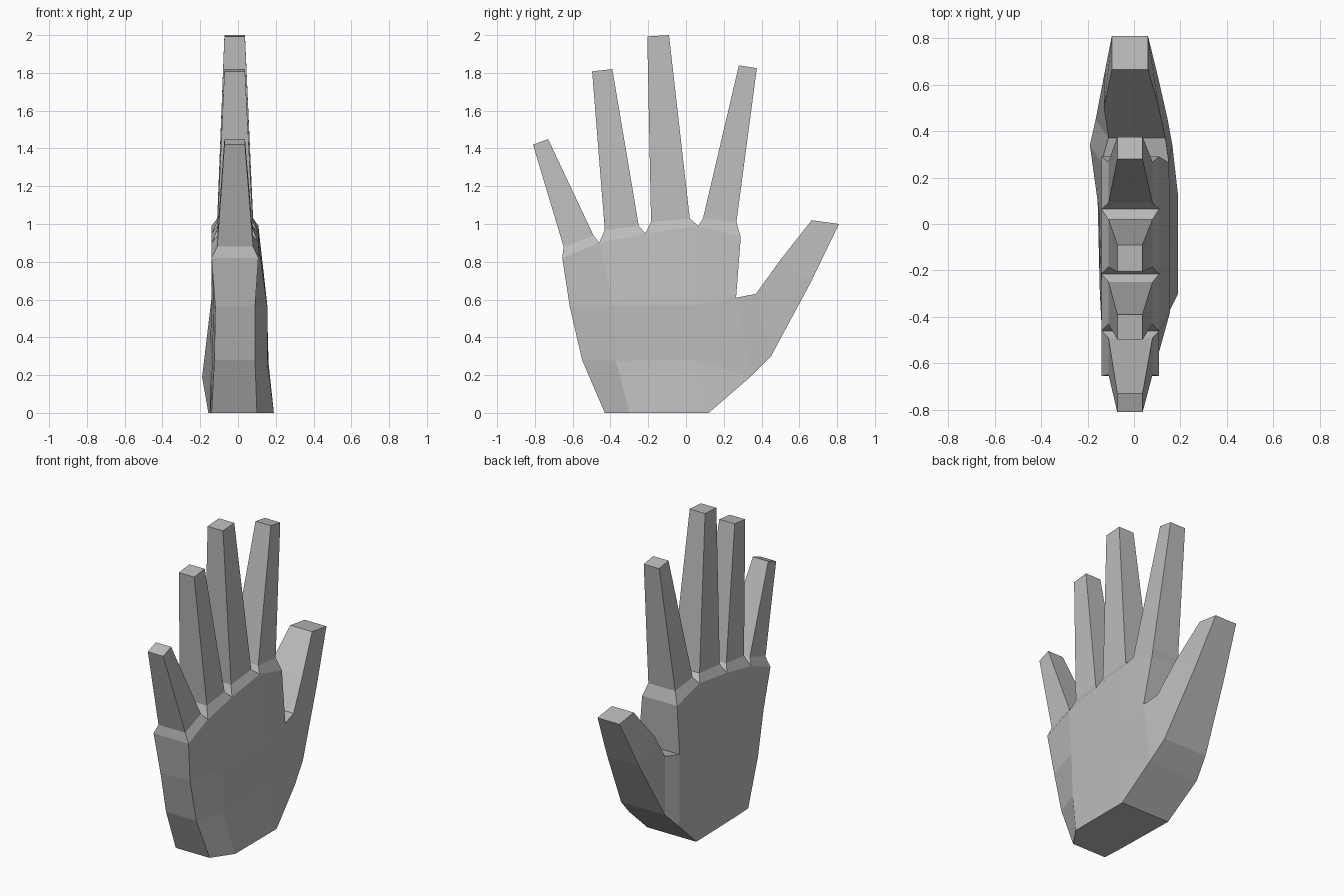
import bpy, bmesh

if "Cube" in bpy.data.objects:
    bpy.data.objects.remove(bpy.data.objects["Cube"])

bm = bmesh.new()
cells = []


def node(y, z, x0, x1):
    """A pair of points through the hand: palm side and back side."""
    return bm.verts.new((x0, y, z)), bm.verts.new((x1, y, z))


def strip(lower, upper):
    """Join two equal rows of nodes with quad cells."""
    for i in range(len(lower) - 1):
        cells.append([lower[i], lower[i + 1], upper[i + 1], upper[i]])


# Palm rows, from little-finger edge to thumb side
wrist = [node(-.43, 0, -.14, .10), node(-.30, 0, -.147, .19), node(.12, 0, -.157, .19)]
heel = [node(-.55, .28, -.125, .09), node(-.37, .275, -.137, .155), node(.05, .28, -.15, .16)]
middle = [node(-.615, .56, -.12, .09), node(-.38, .565, -.13, .155), node(.05, .57, -.14, .155)]
ball = node(.34, .19, -.19, .165)
crook = node(.265, .61, -.14, .15)

# Notches between the fingers
webs = [node(y, z, -.14, .108) for y, z in
        ((-.655, .82), (-.46, .90), (-.215, .95), (.065, .99), (.29, .93))]

strip(wrist, heel)
strip(heel, middle)
cells.append([wrist[2], ball, heel[2]])
cells.append([heel[2], ball, crook, middle[2]])
cells.append([middle[0], middle[1], webs[1], webs[0]])
cells.append([middle[1], webs[2], webs[1]])
cells.append([middle[1], middle[2], webs[3], webs[2]])
cells.append([middle[2], crook, webs[4], webs[3]])

# Four fingers: knuckle left/right, then tip left/right, as (y, z)
fingers = [
    ((-.648, .88), (-.49, .94), (-.81, 1.42), (-.73, 1.45)),
    ((-.43, .97), (-.25, .99), (-.497, 1.808), (-.39, 1.82)),
    ((-.185, 1.01), (.02, 1.03), (-.205, 1.993), (-.09, 2.0)),
    ((.09, 1.03), (.267, 1.01), (.28, 1.84), (.375, 1.825)),
]
for i, (k0, k1, t0, t1) in enumerate(fingers):
    knuckle = [node(*k, -.11, .08) for k in (k0, k1)]
    tip = [node(*t, -.072, .037) for t in (t0, t1)]
    strip(webs[i:i + 2], knuckle)
    strip(knuckle, tip)

# Thumb rows, inner side first
thumb = [
    [crook, ball],
    [node(.37, .63, -.11, .135), node(.45, .30, -.165, .145)],
    [node(.50, .81, -.13, .107), node(.66, .69, -.125, .097)],
    [node(.665, 1.02, -.095, .06), node(.81, 1.0, -.095, .06)],
]
for a, b in zip(thumb, thumb[1:]):
    strip(a, b)

# Skin both broad sides, then close the outline where an edge is used once
outline = {}
for cell in cells:
    for side in (0, 1):
        bm.faces.new([n[side] for n in cell])
    for a, b in zip(cell, cell[1:] + cell[:1]):
        outline.setdefault(frozenset((a, b)), []).append((a, b))
for uses in outline.values():
    if len(uses) == 1:
        a, b = uses[0]
        bm.faces.new((a[0], b[0], b[1], a[1]))
bmesh.ops.recalc_face_normals(bm, faces=bm.faces)

mesh = bpy.data.meshes.new("hand")
bm.to_mesh(mesh)
bm.free()
grey = bpy.data.materials.new("light_grey")
grey.diffuse_color = (.5, .5, .5, 1)
grey.use_nodes = True
grey.node_tree.nodes["Principled BSDF"].inputs["Base Color"].default_value = grey.diffuse_color
mesh.materials.append(grey)
bpy.context.collection.objects.link(bpy.data.objects.new("hand", mesh))
